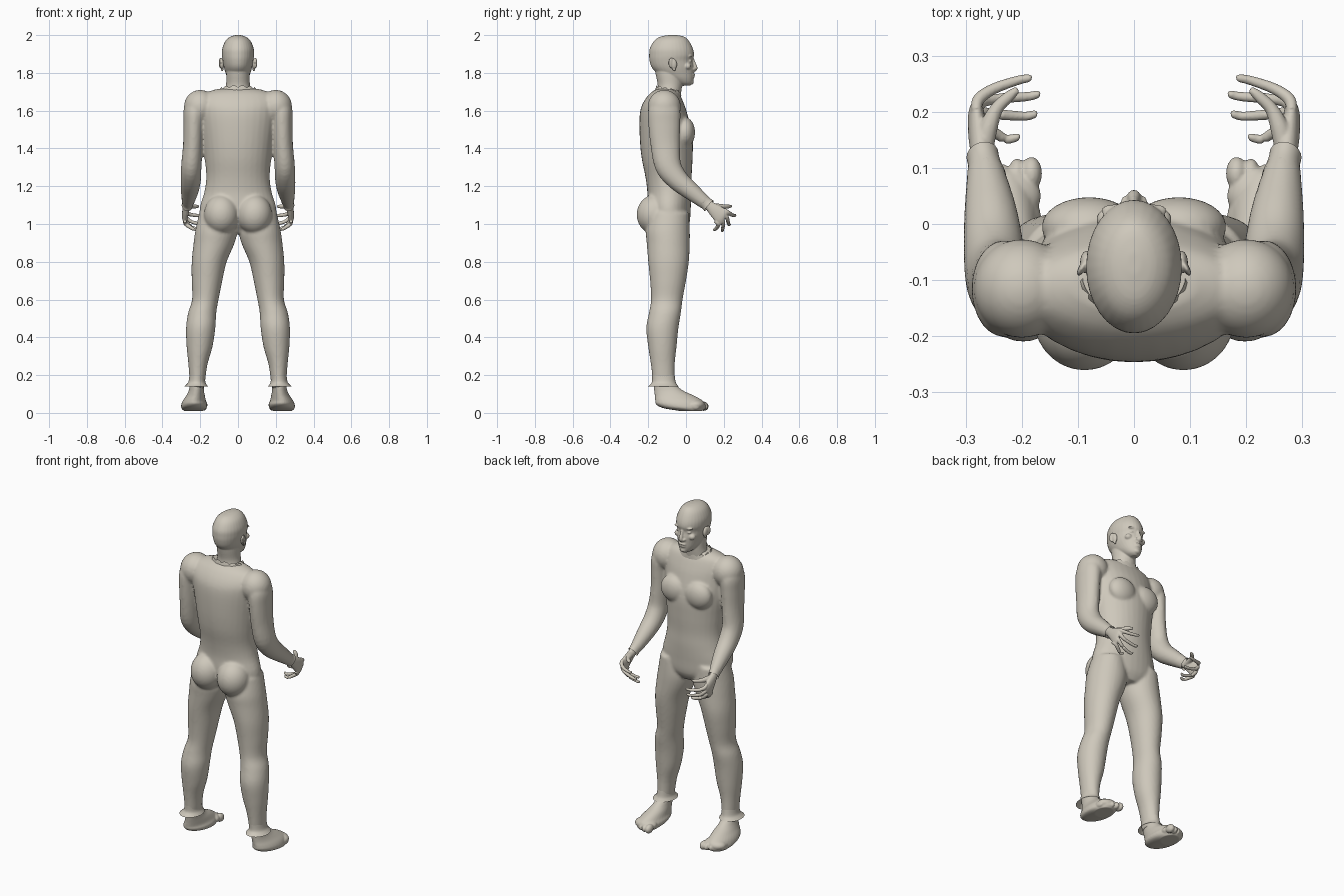
import bpy, bmesh, math
from mathutils import Vector, Matrix

skin = bpy.data.materials.new("warm_beige")
skin.diffuse_color = (0.62, 0.58, 0.50, 1)


def spline(rows, n=4):
    """Catmull-Rom through rows of numbers."""
    out = []
    for i in range(len(rows) - 1):
        a, b, c, d = (rows[min(max(i + k, 0), len(rows) - 1)] for k in (-1, 0, 1, 2))
        for j in range(n):
            t = j / n
            out.append([q + .5 * t * (r - p + t * (2 * p - 5 * q + 4 * r - s + t * (3 * (q - r) + s - p)))
                        for p, q, r, s in zip(a, b, c, d)])
    return out + [list(rows[-1])]


def skin_rings(bm, rings, cap=True):
    loops = [[bm.verts.new(p) for p in ring] for ring in rings]
    n = len(loops[0])
    for a, b in zip(loops, loops[1:]):
        for i in range(n):
            bm.faces.new((a[i], a[(i + 1) % n], b[(i + 1) % n], b[i]))
    if cap:
        bm.faces.new(loops[0][::-1])
        bm.faces.new(loops[-1])


def stack(bm, rows, s=1, cap=True, n=32):
    """Horizontal ovals: z, x min, x max, y min, y max."""
    rings = []
    for z, x0, x1, y0, y1 in spline(rows):
        rings.append([(s * ((x0 + x1) / 2 + (x1 - x0) / 2 * math.cos(2 * math.pi * i / n)),
                       (y0 + y1) / 2 + (y1 - y0) / 2 * math.sin(2 * math.pi * i / n), z) for i in range(n)])
    skin_rings(bm, rings, cap)


def tube(bm, rows, s=1, n=20, cap=True):
    """Tube along a path: x, y, z, sideways radius, other radius."""
    pts = spline(rows)
    rings = []
    for k, (x, y, z, ra, rb) in enumerate(pts):
        t = (Vector(pts[min(k + 1, len(pts) - 1)][:3]) - Vector(pts[max(k - 1, 0)][:3])).normalized()
        u = Vector((1, 0, 0)) if abs(t.x) < .9 else Vector((0, 1, 0))
        u = (u - t * u.dot(t)).normalized()
        v = t.cross(u)
        ring = []
        for i in range(n):
            a = 2 * math.pi * i / n
            p = Vector((x, y, z)) + u * ra * math.cos(a) + v * rb * math.sin(a)
            ring.append((s * p.x, p.y, p.z))
        rings.append(ring)
    skin_rings(bm, rings, cap)


def ball(bm, c, r, rot=0):
    m = Matrix.Translation(c) @ Matrix.Rotation(rot, 4, 'X') @ Matrix.Diagonal((*r, 1))
    bmesh.ops.create_icosphere(bm, subdivisions=4, radius=1, matrix=m)


def finish(bm, name, voxel=0, smooth=0):
    bmesh.ops.recalc_face_normals(bm, faces=bm.faces)
    me = bpy.data.meshes.new(name)
    for f in bm.faces:
        f.smooth = True
    bm.to_mesh(me)
    bm.free()
    me.materials.append(skin)
    ob = bpy.data.objects.new(name, me)
    bpy.context.collection.objects.link(ob)
    if voxel:
        m = ob.modifiers.new("merge", 'REMESH')
        m.mode, m.voxel_size, m.use_smooth_shade = 'VOXEL', voxel, True
        m = ob.modifiers.new("soften", 'SMOOTH')
        m.factor, m.iterations = .5, smooth
    return ob


# Body: torso, chest, buttocks, legs and arms merged into one skin
bm = bmesh.new()
stack(bm, [(z, -w, w, y0, y1) for z, w, y0, y1 in (
    (1.715, .11, -.155, -.06), (1.69, .18, -.192, -.035), (1.64, .21, -.228, -.012), (1.58, .205, -.245, .008),
    (1.46, .19, -.245, .035), (1.35, .176, -.235, .035), (1.25, .168, -.215, .03), (1.17, .178, -.205, .03),
    (1.08, .203, -.205, .025), (1.0, .19, -.18, .018), (.95, .09, -.14, -.01))])
for s in (1, -1):
    ball(bm, (s * .08, -.005, 1.485), (.085, .053, .08))
    ball(bm, (s * .088, -.165, 1.05), (.092, .096, .105))
    stack(bm, [(1.06, .03, .205, -.19, .015), (.97, .005, .225, -.212, .02), (.9, .018, .235, -.208, .02),
               (.8, .06, .245, -.2, .015), (.7, .083, .245, -.19, 0), (.6, .103, .243, -.185, -.018),
               (.53, .115, .264, -.196, -.027), (.45, .12, .275, -.21, -.04), (.35, .135, .272, -.2, -.05),
               (.25, .163, .262, -.185, -.06), (.13, .178, .254, -.172, -.06)], s)
    ball(bm, (s * .2, -.115, 1.62), (.086, .088, .09))
    tube(bm, [(.215, -.115, 1.66, .05, .065), (.228, -.115, 1.6, .06, .085), (.234, -.115, 1.53, .055, .085),
              (.238, -.11, 1.42, .053, .078), (.247, -.095, 1.31, .054, .07), (.25, -.045, 1.235, .054, .058),
              (.256, .025, 1.175, .047, .048), (.266, .105, 1.11, .031, .035)], s)
finish(bm, "body", .008, 5)

# Head with jaw, neck and face
bm = bmesh.new()
stack(bm, [(z, -w, w, y0, y1) for z, w, y0, y1 in (
    (2.0, .012, -.09, -.05), (1.992, .04, -.135, -.01), (1.97, .066, -.168, .015), (1.93, .083, -.191, .036),
    (1.895, .085, -.195, .043), (1.865, .081, -.193, .036), (1.83, .075, -.182, .042), (1.8, .066, -.155, .042),
    (1.77, .054, -.11, .04), (1.745, .036, -.06, .034), (1.732, .016, -.03, .02))])
stack(bm, [(z, -w, w, y0, y1) for z, w, y0, y1 in (
    (1.65, .075, -.155, -.03), (1.7, .07, -.152, -.025), (1.74, .063, -.15, -.02), (1.79, .062, -.16, -.02),
    (1.84, .06, -.17, -.02))])
tube(bm, [(0, .034, 1.875, .007, .008), (0, .042, 1.85, .009, .01), (0, .048, 1.825, .013, .013),
          (0, .042, 1.811, .013, .008)])
ball(bm, (0, .052, 1.822), (.009, .009, .009))
ball(bm, (0, .037, 1.791), (.024, .012, .006))
ball(bm, (0, .036, 1.779), (.021, .011, .006))
ball(bm, (0, .028, 1.752), (.02, .013, .014))
for s in (1, -1):
    ball(bm, (s * .016, .041, 1.82), (.008, .009, .007))
    ball(bm, (s * .034, .024, 1.888), (.025, .012, .007))
    ball(bm, (s * .033, .022, 1.863), (.015, .009, .006))
    ball(bm, (s * .045, .008, 1.835), (.022, .02, .018))
finish(bm, "head", .004, 3)

# Collar: ragged rim around the neck
bm = bmesh.new()
n = 36
lower, upper = [], []
for i in range(n):
    a = 2 * math.pi * i / n
    c, d = math.cos(a), math.sin(a)
    lower.append((.11 * c, -.095 + .07 * d, 1.69 - .012 * d))
    upper.append((.092 * c, -.092 + .066 * d, 1.713 - .014 * d + (.007 if i % 3 else -.004)))
skin_rings(bm, [lower, upper], False)
finish(bm, "ragged_collar")

for s, side in ((1, "right"), (-1, "left")):
    # Ear: rim with a lobe
    bm = bmesh.new()
    ball(bm, (s * .084, -.068, 1.848), (.012, .02, .03), .2)
    bmesh.ops.create_icosphere(bm, subdivisions=3, radius=1, matrix=Matrix.Translation((s * .092, -.077, 1.853))
                               @ Matrix.Rotation(s * .5, 4, 'Z') @ Matrix.Diagonal((.006, .018, .028, 1)))
    ball(bm, (s * .084, -.063, 1.819), (.007, .008, .01))
    finish(bm, side + "_ear", .003, 2)

    # Hand: palm, four fingers curling inward, and thumb
    bm = bmesh.new()
    tube(bm, [(.264, .085, 1.125, .023, .027), (.27, .12, 1.1, .02, .026), (.277, .155, 1.07, .018, .036),
              (.281, .19, 1.04, .015, .044), (.278, .205, 1.03, .01, .04)], s)
    for ky, kz, ty, tz, tx in ((.222, 1.062, .26, 1.045, .182), (.214, 1.038, .231, .997, .167),
                               (.196, 1.015, .196, .966, .172), (.172, 1.0, .155, .97, .203)):
        tube(bm, [(.281, ky - .02, kz + .015, .009, .009), (.277, ky, kz, .011, .011),
                  (.25, (ky * .5 + ty * .5), (kz + tz) / 2 - .004, .01, .01),
                  (tx + .025, ty - .004, tz, .0085, .0085), (tx + .004, ty, tz + .002, .007, .007),
                  (tx, ty, tz + .002, .003, .003)], s, 12)
    tube(bm, [(.268, .135, 1.09, .018, .018), (.26, .17, 1.092, .017, .016), (.245, .205, 1.092, .012, .012),
              (.222, .228, 1.093, .01, .01), (.207, .24, 1.094, .006, .006)], s, 12)
    finish(bm, side + "_hand", .003, 3)

    # Wrist cuff: open flared edge of the sleeve
    bm = bmesh.new()
    tube(bm, [(.263, .085, 1.126, .035, .038), (.267, .108, 1.108, .029, .034), (.27, .122, 1.096, .029, .037)],
         s, cap=False)
    finish(bm, side + "_wrist_cuff")

    # Foot: sole, instep and toes
    bm = bmesh.new()
    stack(bm, [(.01, .185, .285, -.03, .085), (.025, .167, .3, -.12, .1), (.045, .162, .3, -.158, .1),
               (.065, .17, .292, -.163, .088), (.09, .175, .275, -.165, .045), (.115, .18, .262, -.168, -.01),
               (.14, .181, .256, -.17, -.045), (.16, .183, .252, -.168, -.06)], s)
    ball(bm, (s * .232, .05, .042), (.066, .05, .032))
    for i in range(5):
        r = (.019, .016, .015, .014, .013)[i]
        ball(bm, (s * (.183 + .0255 * i), .09 - .006 * i * i * .5, .036), (r, .03, r + .006), -.25)
    finish(bm, side + "_foot", .004, 3)

    # Ankle cuff: open flared edge of the trouser skin
    bm = bmesh.new()
    stack(bm, [(.2, .174, .257, -.18, -.06), (.165, .173, .262, -.18, -.055), (.148, .165, .275, -.192, -.046),
               (.14, .159, .285, -.203, -.04)], s, cap=False)
    finish(bm, side + "_ankle_cuff")
